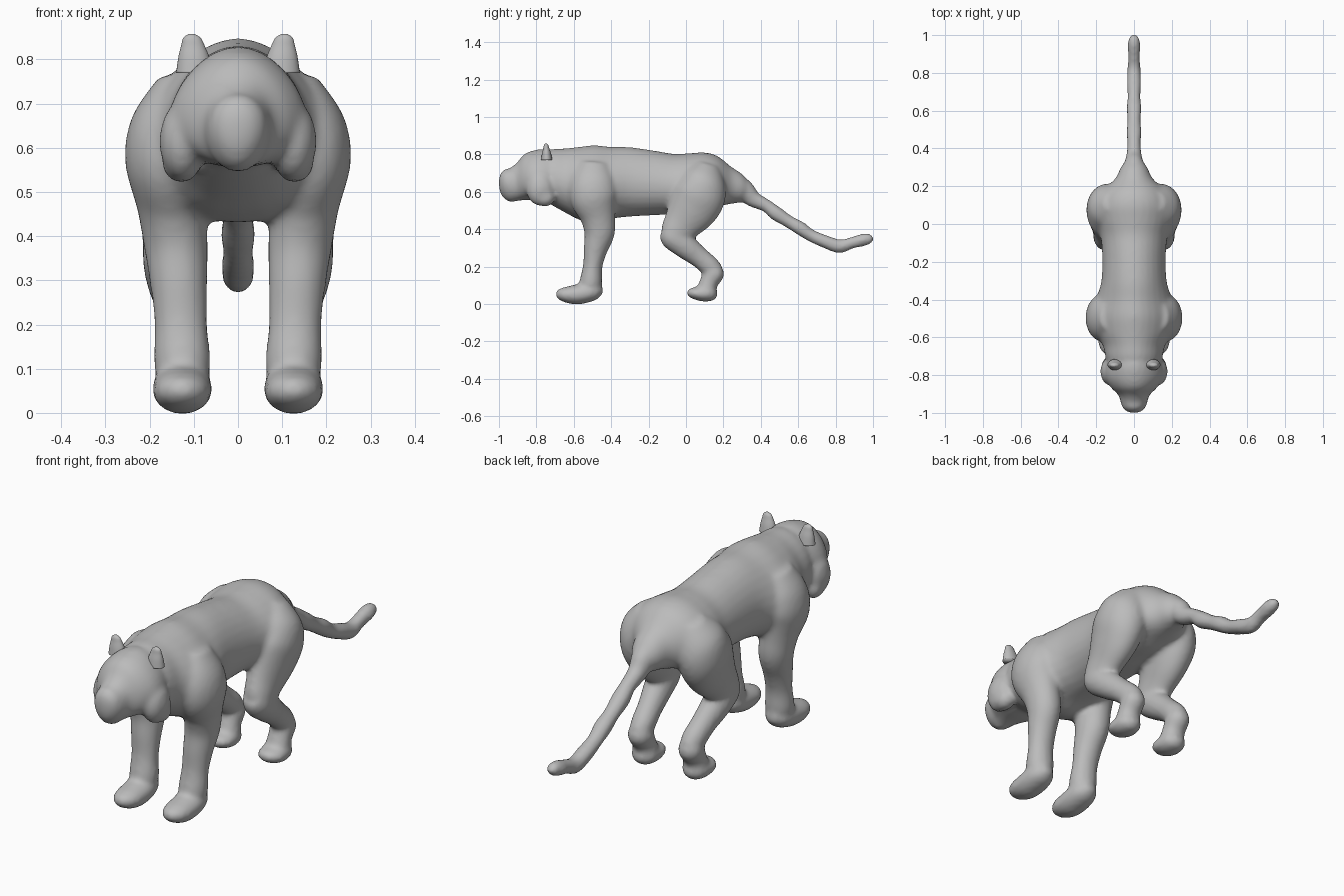
import bpy, bmesh, math
from mathutils import Vector

fur = bpy.data.materials.new("grey_fur")
fur.diffuse_color = (0.5, 0.5, 0.5, 1)
SEG = 28


def spline(rows, steps=6):
    """Catmull-Rom interpolation of station rows."""
    out = []
    for i in range(len(rows) - 1):
        p = [rows[max(0, min(len(rows) - 1, i + k))] for k in (-1, 0, 1, 2)]
        for s in range(steps):
            t = s / steps
            out.append([0.5 * (2 * b + (c - a) * t + (2 * a - 5 * b + 4 * c - d) * t * t
                               + (3 * b - a - 3 * c + d) * t ** 3) for a, b, c, d in zip(*p)])
    out.append(list(rows[-1]))
    return out


def skin(bm, rings):
    """Bridge closed rings and cap both ends."""
    loops = [[bm.verts.new(p) for p in r] for r in rings]
    for a, b in zip(loops, loops[1:]):
        for i in range(SEG):
            j = (i + 1) % SEG
            bm.faces.new((a[i], a[j], b[j], b[i]))
    bm.faces.new(loops[0][::-1])
    bm.faces.new(loops[-1])


def trunk(bm, rows):
    """Upright sections: y, top, bottom, half width, pear amount."""
    rings = []
    for y, top, bot, w, k in spline(rows):
        ring = []
        for i in range(SEG):
            a = math.tau * i / SEG
            c, s = math.cos(a), math.sin(a)
            ring.append((w * c * (1 - k * s), y, (top + bot) / 2 + (top - bot) / 2 * s))
        rings.append(ring)
    skin(bm, rings)


def limb(bm, rows, side=1):
    """Sections across a path: x, y, z, half width, half depth."""
    st = spline(rows)
    rings = []
    for n, (x, y, z, rx, rn) in enumerate(st):
        a, b = st[max(n - 1, 0)], st[min(n + 1, len(st) - 1)]
        d = Vector((0, b[1] - a[1], b[2] - a[2])).normalized()
        nrm = Vector((0, -d.z, d.y))
        ring = []
        for i in range(SEG):
            t = math.tau * i / SEG
            p = Vector((x, y, z)) + Vector((rx, 0, 0)) * math.cos(t) + nrm * rn * math.sin(t)
            ring.append((p.x * side, p.y, p.z))
        rings.append(ring)
    skin(bm, rings)


def ball(bm, c, r):
    res = bmesh.ops.create_uvsphere(bm, u_segments=24, v_segments=14, radius=1)
    for v in res["verts"]:
        v.co = [c[i] + v.co[i] * r[i] for i in range(3)]


def finish(name, bm):
    bmesh.ops.recalc_face_normals(bm, faces=bm.faces)
    me = bpy.data.meshes.new(name)
    bm.to_mesh(me)
    bm.free()
    me.materials.append(fur)
    me.shade_smooth()
    ob = bpy.data.objects.new(name, me)
    bpy.context.collection.objects.link(ob)
    return ob


body = bmesh.new()

# torso from neck to rump
trunk(body, [(-.80, .78, .58, .10, .1), (-.72, .825, .53, .145, .1), (-.64, .832, .485, .165, .15),
             (-.57, .84, .45, .21, .25), (-.49, .848, .43, .232, .3), (-.40, .84, .455, .20, .22),
             (-.30, .838, .467, .172, .1), (-.16, .818, .475, .168, .1), (-.06, .802, .48, .178, .12),
             (.02, .806, .49, .20, .15), (.10, .81, .50, .205, .15), (.17, .79, .52, .17, .12),
             (.24, .735, .535, .10, .05), (.30, .695, .545, .07, 0), (.34, .65, .57, .04, 0)])

# skull, brow and muzzle
trunk(body, [(-.66, .80, .58, .11, .1), (-.74, .828, .56, .145, .2), (-.81, .822, .555, .15, .2),
             (-.865, .80, .555, .122, .15), (-.905, .755, .55, .083, .05), (-.94, .728, .545, .072, -.05),
             (-.975, .717, .565, .058, -.12), (-.995, .69, .60, .033, -.1), (-1.0, .67, .63, .012, 0)])

# tail
limb(body, [(0, .24, .635, .08, .085), (0, .31, .605, .055, .06), (0, .36, .56, .042, .044),
            (0, .43, .525, .035, .035), (0, .48, .485, .041, .039), (0, .55, .44, .035, .034),
            (0, .61, .405, .040, .037), (0, .67, .365, .034, .033), (0, .74, .335, .038, .035),
            (0, .82, .308, .035, .037), (0, .88, .325, .032, .031), (0, .95, .343, .034, .034),
            (0, .988, .35, .026, .025), (0, 1.002, .352, .010, .010)])

for s in (1, -1):
    # cheek ruff
    ball(body, (.125 * s, -.78, .615), (.053, .075, .09))
    ball(body, (.128 * s, -.755, .57), (.045, .055, .05))
    # front leg
    limb(body, [(.13, -.49, .76, .05, .07), (.155, -.495, .67, .085, .115), (.165, -.495, .57, .091, .125),
                (.15, -.47, .46, .078, .093), (.141, -.463, .38, .073, .082), (.134, -.484, .29, .065, .064),
                (.129, -.499, .20, .060, .052), (.126, -.51, .11, .064, .06), (.126, -.52, .05, .05, .045)], s)
    # front paw
    limb(body, [(.126, -.445, .08, .02, .02), (.126, -.48, .072, .055, .045), (.126, -.53, .06, .067, .053),
                (.126, -.59, .05, .067, .053), (.126, -.645, .05, .060, .042), (.126, -.68, .053, .040, .028),
                (.126, -.695, .055, .015, .012)], s)
    # thigh
    limb(body, [(.10, .12, .75, .06, .06), (.13, .10, .68, .102, .11), (.145, .075, .59, .107, .14),
                (.148, .035, .51, .09, .135), (.150, -.02, .43, .070, .105), (.152, -.065, .37, .062, .08),
                (.152, -.085, .34, .045, .05)], s)
    # shank
    limb(body, [(.152, -.11, .40, .045, .05), (.152, -.07, .365, .064, .074), (.148, .0, .305, .061, .066),
                (.138, .07, .25, .053, .056), (.131, .13, .20, .052, .054), (.13, .165, .175, .042, .042)], s)
    # hock and hind paw
    limb(body, [(.13, .165, .205, .035, .03), (.13, .152, .17, .054, .056), (.13, .125, .12, .052, .05),
                (.13, .108, .075, .055, .05), (.13, .10, .055, .04, .035)], s)
    limb(body, [(.13, .165, .07, .02, .02), (.13, .14, .063, .053, .044), (.13, .095, .056, .063, .044),
                (.13, .05, .057, .060, .034), (.13, .02, .061, .042, .024), (.13, .005, .063, .014, .01)], s)

cat = finish("big_cat_body", body)

# fuse the parts into one soft skin
mod = cat.modifiers.new("fuse", "REMESH")
mod.mode = "VOXEL"
mod.voxel_size = 0.011
mod.use_smooth_shade = True
mod = cat.modifiers.new("soften", "SMOOTH")
mod.factor = 0.5
mod.iterations = 9

# ears
for s, side in ((1, "left"), (-1, "right")):
    ear = bmesh.new()
    limb(ear, [(.098, -.745, .77, .042, .03), (.100, -.746, .805, .035, .024), (.102, -.747, .83, .027, .017),
               (.104, -.748, .848, .020, .012), (.105, -.748, .857, .008, .005)], s)
    finish(side + "_ear", ear)
